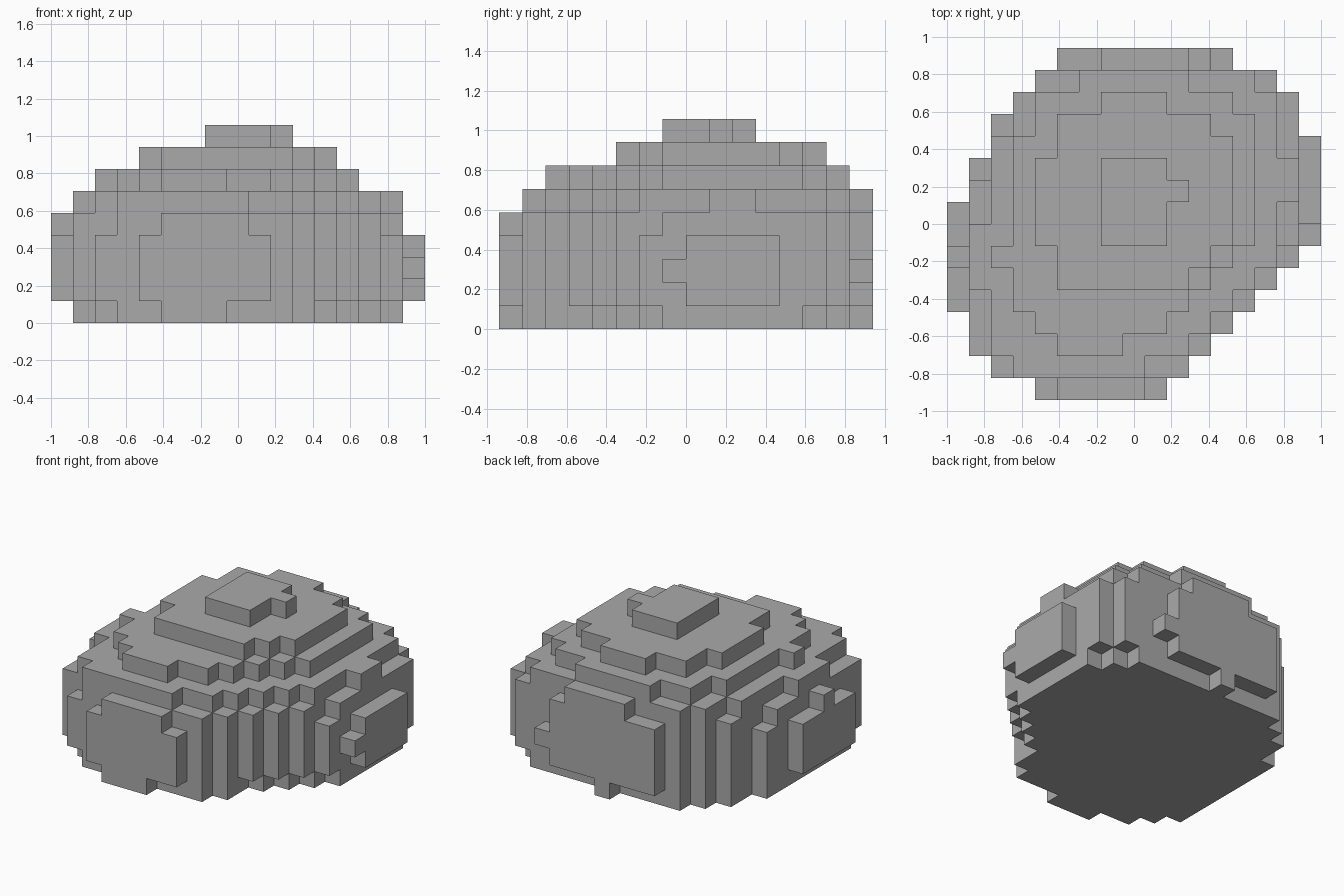
import bpy
import bmesh
from mathutils import Vector

cube = bpy.data.objects.get("Cube")
if cube:
    bpy.data.objects.remove(cube, do_unlink=True)

# Block grid: the width is seventeen blocks, the depth sixteen
BLOCKS_X, BLOCKS_Y = 17, 16
SIZE = 2 / BLOCKS_X

stone = bpy.data.materials.new("plain_grey")
stone.use_nodes = True
grey = (0.4, 0.4, 0.4, 1)
stone.diffuse_color = grey
stone.node_tree.nodes["Principled BSDF"].inputs["Base Color"].default_value = grey


def box(xs, ys, zs):
    """All blocks inside a box given by start and end edges."""
    return {(x, y, z) for x in range(*xs) for y in range(*ys) for z in range(*zs)}


def slab(first_row, spans, zs):
    """A slab of block rows, front to back, each spanning from left to right edge."""
    blocks = set()
    for row, span in enumerate(spans, first_row):
        blocks |= box(span, (row, row + 1), zs)
    return blocks


parts = {}

# Main rounded body, full height of the walls
body_rows = [(2, 11), (1, 12), (1, 13), (1, 14), (1, 15)] + [(1, 16)] * 5
body_rows += [(2, 16)] * 2 + [(3, 16), (4, 15)]
body = slab(1, body_rows, (0, 5))

# Bottom edge is chamfered at the corners
body -= {(9 + row, row, 0) for row in range(3, 7)}
body -= {(2, 1, 0), (1, 2, 0), (15, 13, 0), (14, 14, 0)}

# Upper wall edge is chamfered at the corners
body -= {(2, 1, 4), (15, 6, 4), (1, 10, 4)}
parts["main_body"] = body

# Raised panels on the four sides
parts["front_panel"] = (box((4, 10), (0, 1), (1, 4)) | box((5, 9), (0, 1), (4, 5))
                        | box((5, 8), (0, 1), (0, 1)))
parts["back_panel"] = (box((5, 12), (15, 16), (1, 5)) | box((7, 11), (15, 16), (5, 6))
                       | {(8, 15, 0), (12, 15, 2)})
parts["left_panel"] = box((16, 17), (8, 12), (1, 4)) | {(16, 7, 2)}
parts["right_panel"] = box((0, 1), (4, 9), (1, 4)) | {(0, 6, 4)}

# Stepped tiers of the dome
shoulder_rows = [(3, 9), (2, 11), (2, 12), (2, 13), (1, 14), (1, 15), (1, 15), (2, 15)]
shoulder_rows += [(2, 16)] * 2 + [(2, 15), (3, 15), (3, 15), (4, 14)]
parts["shoulder_tier"] = slab(1, shoulder_rows, (5, 6))

middle_rows = [(5, 8), (4, 10), (3, 11), (3, 12), (2, 13)] + [(3, 14)] * 5
middle_rows += [(4, 14), (4, 13), (6, 11)]
parts["middle_tier"] = slab(2, middle_rows, (6, 7))

upper_rows = [(5, 11), (5, 12)] + [(4, 13)] * 4 + [(5, 13), (5, 12), (7, 10)]
parts["upper_tier"] = slab(5, upper_rows, (7, 8))

parts["top_cap"] = box((7, 10), (7, 11), (8, 9)) | {(10, 9, 8)}

solid = set().union(*parts.values())


def build(name, blocks):
    """Make one part from the outward faces that no other block covers."""
    bm = bmesh.new()
    origin = Vector((BLOCKS_X / 2, BLOCKS_Y / 2, 0))
    for block in sorted(blocks):
        for axis in range(3):
            for side in (0, 1):
                neighbour = list(block)
                neighbour[axis] += 2 * side - 1
                if tuple(neighbour) in solid:
                    continue
                corners = []
                for u, v in ((0, 0), (1, 0), (1, 1), (0, 1)):
                    corner = Vector(block)
                    corner[axis] += side
                    corner[(axis + 1) % 3] += u
                    corner[(axis + 2) % 3] += v
                    corners.append(bm.verts.new((corner - origin) * SIZE))
                bm.faces.new(corners if side else corners[::-1])
    bmesh.ops.remove_doubles(bm, verts=bm.verts, dist=SIZE / 100)
    mesh = bpy.data.meshes.new(name)
    bm.to_mesh(mesh)
    bm.free()
    mesh.materials.append(stone)
    bpy.context.collection.objects.link(bpy.data.objects.new(name, mesh))


for part_name, part_blocks in parts.items():
    build(part_name, part_blocks)
